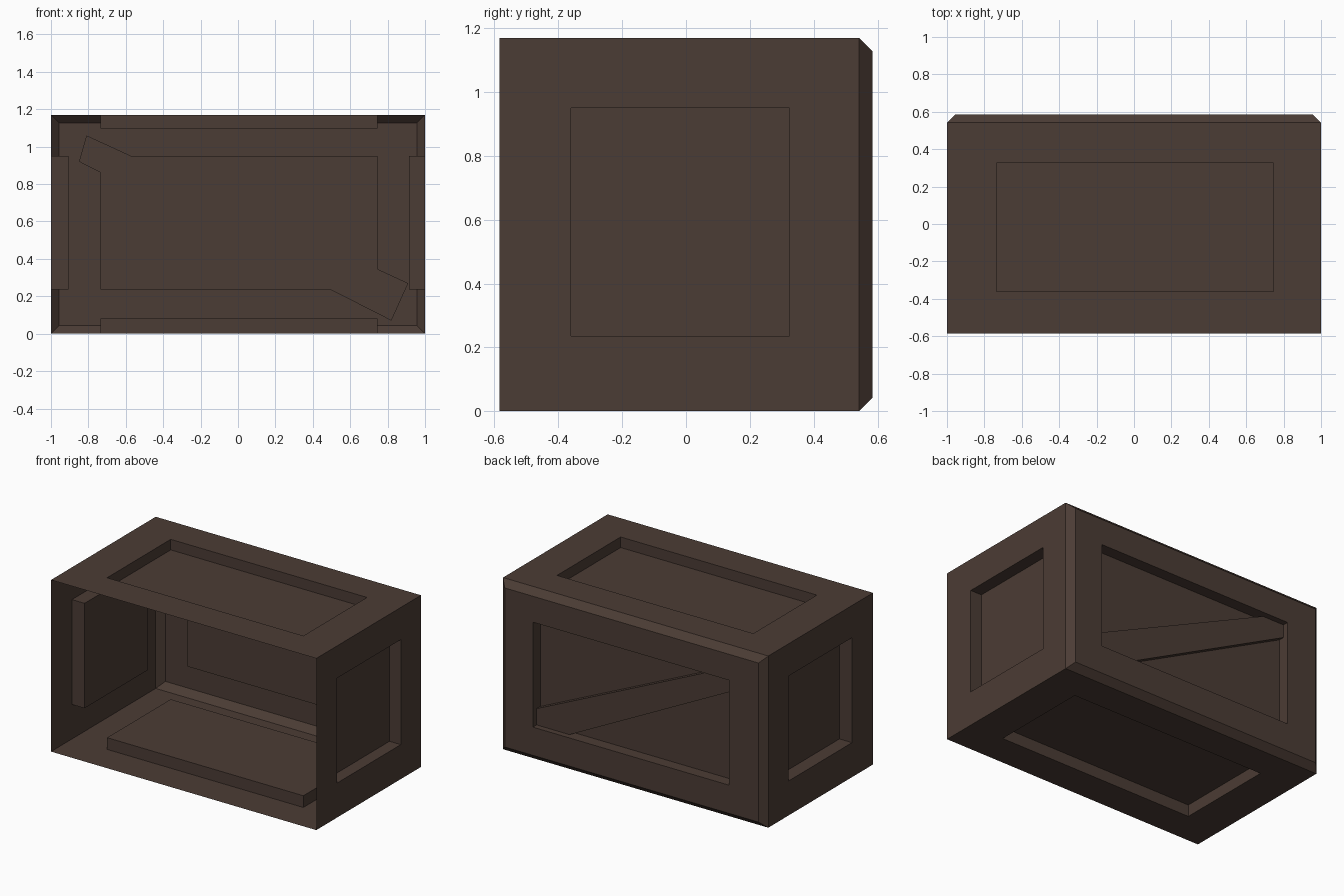
import bpy, bmesh
from mathutils import Vector

if "Cube" in bpy.data.objects:
    bpy.data.objects.remove(bpy.data.objects["Cube"])

W, D, H = 1.0, 0.585, 1.17          # half width, half depth, full height
LO = Vector((-0.735, -0.36, 0.235))  # limits shared by all recessed panels
HI = Vector((0.745, 0.325, 0.95))

brown = bpy.data.materials.new("dark brown wood")
brown.diffuse_color = (0.071, 0.045, 0.035, 1)
brown.use_nodes = True
brown.node_tree.nodes["Principled BSDF"].inputs["Base Color"].default_value = brown.diffuse_color


def finish(bm, name):
    me = bpy.data.meshes.new(name)
    bm.to_mesh(me)
    bm.free()
    me.materials.append(brown)
    ob = bpy.data.objects.new(name, me)
    bpy.context.collection.objects.link(ob)
    return ob


# Thin crate shell, open at the front
bm = bmesh.new()
bmesh.ops.create_cube(bm, size=1)
for v in bm.verts:
    v.co = Vector((v.co.x * 2 * W, v.co.y * 2 * D, (v.co.z + 0.5) * H))
bm.normal_update()

# Chamfer around the back
back_edges = [e for e in bm.edges if all(v.co.y > D - 0.001 for v in e.verts)]
bmesh.ops.bevel(bm, geom=back_edges, offset=0.043, offset_type='OFFSET',
                segments=1, profile=0.5, affect='EDGES')
bm.normal_update()
front = [f for f in bm.faces if f.normal.y < -0.99]
bmesh.ops.delete(bm, geom=front, context='FACES_ONLY')


def recess(face, depth):
    """Inset a wall to the shared panel limits and push it inwards."""
    n = face.normal.copy()
    axis = max(range(3), key=lambda i: abs(n[i]))
    mid = face.calc_center_median()
    bmesh.ops.inset_individual(bm, faces=[face], thickness=0.1, use_even_offset=True)
    for v in face.verts:
        for i in range(3):
            if i != axis:
                v.co[i] = HI[i] if v.co[i] > mid[i] else LO[i]
    bmesh.ops.inset_individual(bm, faces=[face], thickness=0.0001)
    rim = {}
    for v in face.verts:
        for i in range(3):
            if i != axis:
                v.co[i] = HI[i] if v.co[i] > mid[i] else LO[i]
        v.co -= n * depth


# Recessed panels in the five walls
for f in [f for f in bm.faces if f.calc_area() > 0.8]:
    n = f.normal
    if n.x < -0.9:
        recess(f, 0.095)
    elif n.x > 0.9:
        recess(f, 0.085)
    elif n.z > 0.9:
        recess(f, 0.072)
    else:
        recess(f, 0.08)
finish(bm, "crate_shell")

# Tapered diagonal plank across the back recess
outline = [(-0.85, 0.92), (0.82, 0.07), (0.91, 0.27), (-0.81, 1.06)]
bm = bmesh.new()
near = [bm.verts.new((x, 0.508, z)) for x, z in outline]
far = [bm.verts.new((x, 0.545, z)) for x, z in outline]
bm.faces.new(near)
bm.faces.new(far[::-1])
for i in range(4):
    j = (i + 1) % 4
    bm.faces.new((near[i], far[i], far[j], near[j]))
bmesh.ops.recalc_face_normals(bm, faces=bm.faces[:])
finish(bm, "diagonal_brace")
